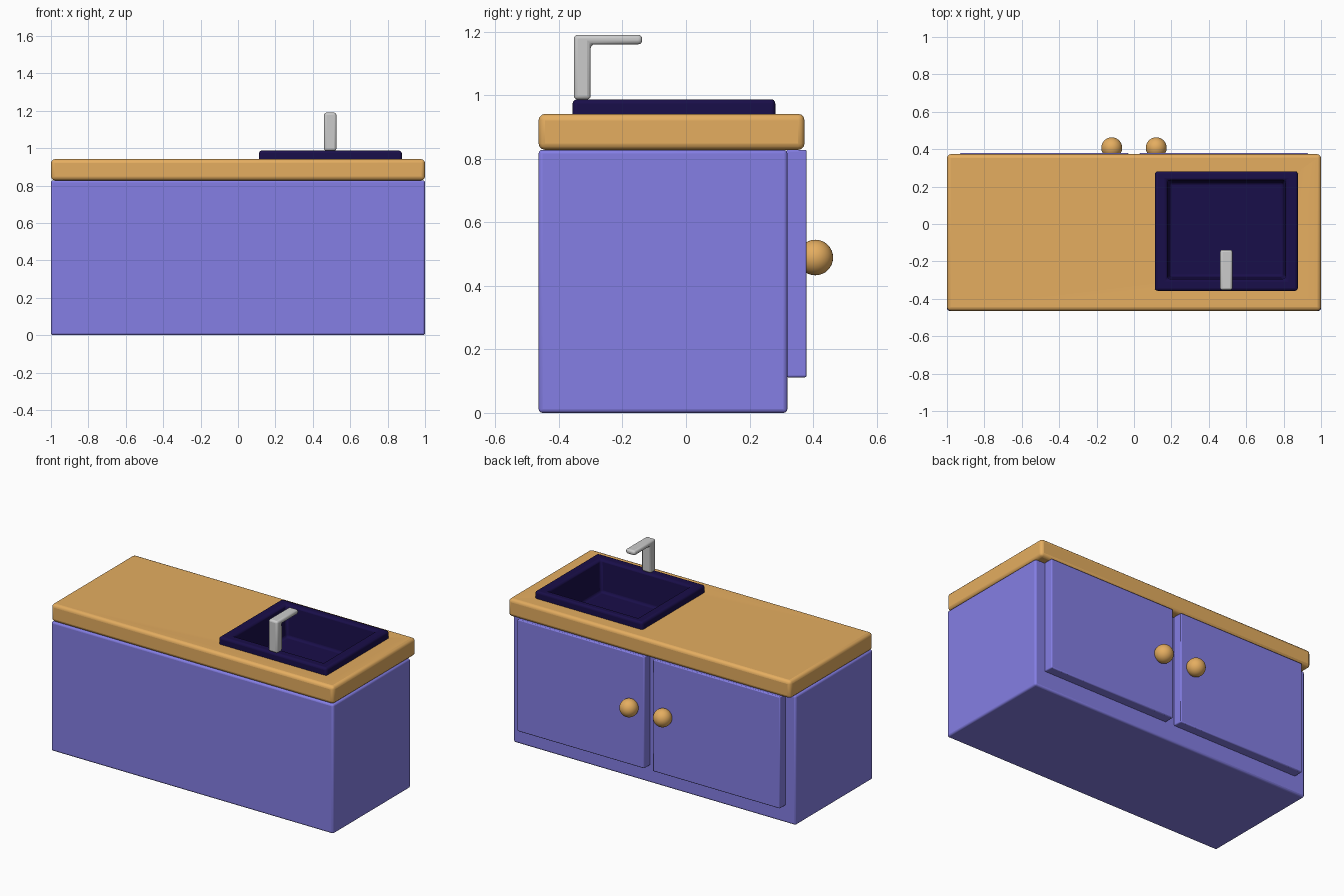
import bpy, bmesh

if "Cube" in bpy.data.objects:
    bpy.data.objects.remove(bpy.data.objects["Cube"])


def material(name, rgb):
    m = bpy.data.materials.new(name)
    m.diffuse_color = (*rgb, 1)
    m.use_nodes = True
    m.node_tree.nodes["Principled BSDF"].inputs["Base Color"].default_value = m.diffuse_color
    return m


PURPLE = material("purple_paint", (0.232, 0.209, 0.78))
WOOD = material("warm_wood", (0.78, 0.42, 0.117))
NAVY = material("dark_basin", (0.0097, 0.0044, 0.067))


def finish(name, bm, mat=None, bevel=0, segments=3):
    bmesh.ops.recalc_face_normals(bm, faces=bm.faces)
    mesh = bpy.data.meshes.new(name)
    bm.to_mesh(mesh)
    bm.free()
    ob = bpy.data.objects.new(name, mesh)
    bpy.context.collection.objects.link(ob)
    if mat:
        mesh.materials.append(mat)
    if bevel:
        mod = ob.modifiers.new("rounded_edges", 'BEVEL')
        mod.width, mod.segments = bevel, segments
    bpy.ops.object.select_all(action='DESELECT')
    ob.select_set(True)
    bpy.context.view_layer.objects.active = ob
    bpy.ops.object.shade_smooth_by_angle(angle=0.6)
    return ob


def box(name, x, y, z, mat=None, bevel=0, segments=3):
    bm = bmesh.new()
    bmesh.ops.create_cube(bm, size=1)
    for v in bm.verts:
        v.co = [(r[0] + r[1]) / 2 + c * (r[1] - r[0]) for r, c in zip((x, y, z), v.co)]
    return finish(name, bm, mat, bevel, segments)


# Cabinet body and worktop, both opened for the basin
cabinet = box("cabinet_body", (-1, 1), (-0.464, 0.319), (0, 0.828), PURPLE, 0.012)
worktop = box("worktop", (-1, 1), (-0.464, 0.373), (0.828, 0.941), WOOD, 0.02)
cutter = box("basin_cutter", (0.165, 0.825), (-0.305, 0.245), (0.77, 1.1))
cutter.hide_render = True
cutter.display_type = 'WIRE'
for ob in (cabinet, worktop):
    cut = ob.modifiers.new("basin_opening", 'BOOLEAN')
    cut.object, cut.operation, cut.solver = cutter, 'DIFFERENCE', 'EXACT'

# Sink: raised rim flowing down into the basin
bm = bmesh.new()
loops = []
for x0, x1, y0, y1, z in ((0.112, 0.876, -0.357, 0.281, 0.936),
                          (0.112, 0.876, -0.357, 0.281, 0.987),
                          (0.177, 0.811, -0.295, 0.235, 0.987),
                          (0.19, 0.798, -0.282, 0.222, 0.785)):
    loops.append([bm.verts.new((x, y, z)) for x, y in
                  ((x0, y0), (x1, y0), (x1, y1), (x0, y1))])
for a, b in zip(loops, loops[1:]):
    for i in range(4):
        j = (i + 1) % 4
        bm.faces.new((a[i], a[j], b[j], b[i]))
bm.faces.new(loops[-1])
finish("sink", bm, NAVY, 0.014)

# Tap: L-shaped profile extruded sideways
bm = bmesh.new()
profile = [(-0.353, 0.986), (-0.30, 0.986), (-0.30, 1.16),
           (-0.138, 1.16), (-0.138, 1.19), (-0.353, 1.19)]
face = bm.faces.new([bm.verts.new((0.46, y, z)) for y, z in profile])
out = bmesh.ops.extrude_face_region(bm, geom=[face])
bmesh.ops.translate(bm, vec=(0.066, 0, 0),
                    verts=[g for g in out["geom"] if isinstance(g, bmesh.types.BMVert)])
finish("tap", bm, None, 0.012)

# Pair of doors with round knobs
for side, s in (("left", 1), ("right", -1)):
    box(side + "_door", sorted((s * 0.03, s * 0.93)), (0.315, 0.38), (0.112, 0.828),
        PURPLE, 0.006, 2)
    bm = bmesh.new()
    bmesh.ops.create_uvsphere(bm, u_segments=32, v_segments=16, radius=0.056)
    bmesh.ops.translate(bm, vec=(s * 0.119, 0.407, 0.489), verts=bm.verts)
    finish(side + "_knob", bm, WOOD)
